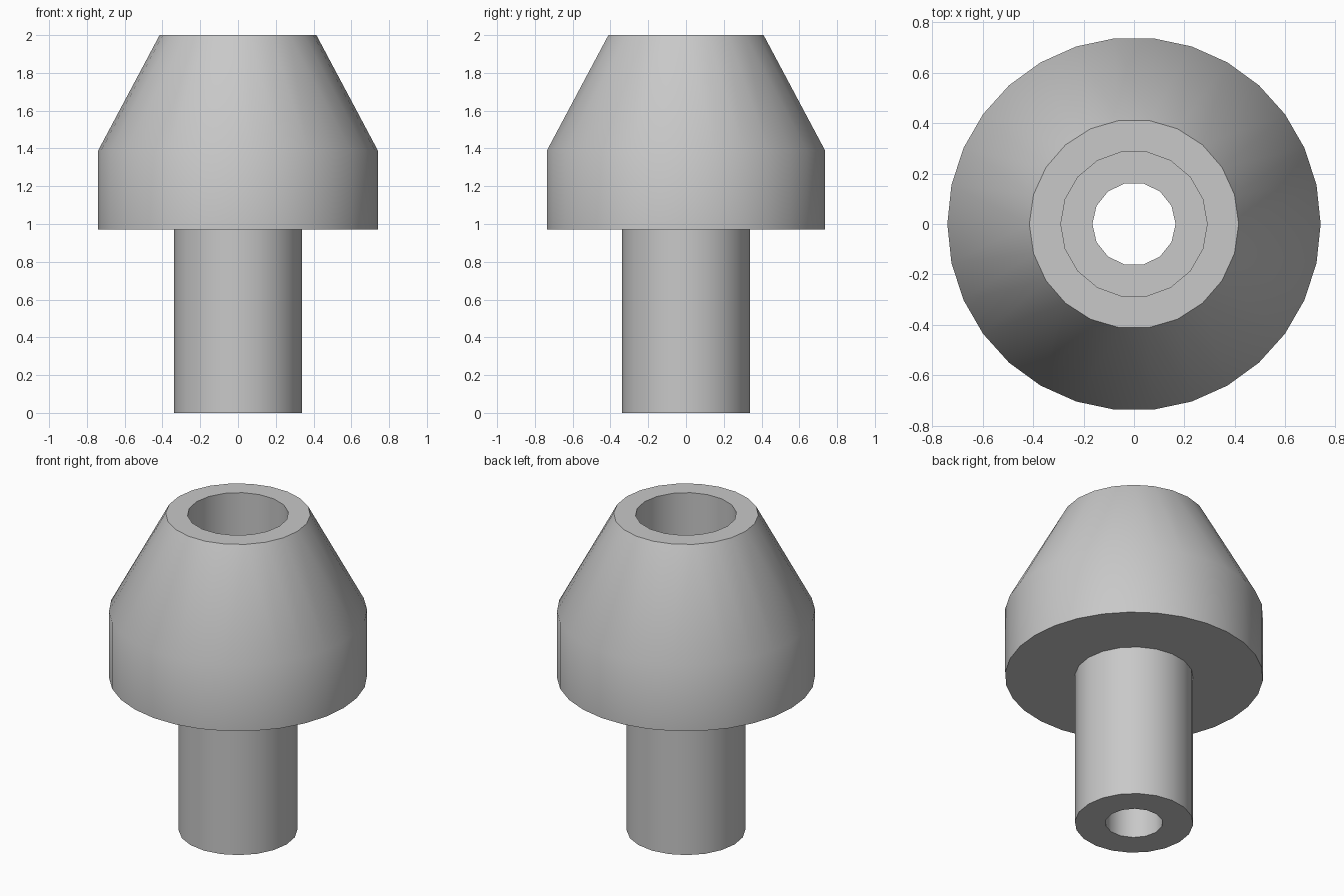
import bpy
import bmesh
from math import cos, sin, tau, radians

cube = bpy.data.objects.get("Cube")
if cube:
    bpy.data.objects.remove(cube, do_unlink=True)

# Plain grey metal
grey = bpy.data.materials.new("grey_metal")
grey.use_nodes = True
colour = (0.58, 0.58, 0.58, 1)
grey.diffuse_color = colour
grey.node_tree.nodes["Principled BSDF"].inputs["Base Color"].default_value = colour


def ring(bm, radius, z, sides):
    return [bm.verts.new((radius * cos(tau * k / sides), radius * sin(tau * k / sides), z))
            for k in range(sides)]


def bridge(bm, a, b):
    """Join two rings: quads when the counts agree, otherwise triangles."""
    n, m = len(a), len(b)
    if n == m:
        for k in range(n):
            bm.faces.new((a[k], a[(k + 1) % n], b[(k + 1) % n], b[k]))
        return
    i = j = 0
    while i < n or j < m:
        if (2 * i + 1) * m <= (2 * j + 1) * n:
            bm.faces.new((a[i % n], a[(i + 1) % n], b[j % m]))
            i += 1
        else:
            bm.faces.new((a[i % n], b[(j + 1) % m], b[j % m]))
            j += 1


# Closed profile: radius, height, sides
profile = [
    (0.165, 0.0, 14),    # lower bore mouth
    (0.34, 0.0, 20),     # stem foot
    (0.34, 0.97, 20),    # stem top
    (0.74, 0.97, 30),    # collar underside
    (0.74, 1.39, 30),    # shoulder
    (0.415, 2.0, 22),    # cone rim
    (0.29, 2.0, 18),     # wide bore mouth
    (0.29, 0.97, 18),    # wide bore floor
    (0.165, 0.97, 14),   # narrow bore top
]

bm = bmesh.new()
rings = [ring(bm, *step) for step in profile]
for a, b in zip(rings, rings[1:] + rings[:1]):
    bridge(bm, a, b)
bmesh.ops.recalc_face_normals(bm, faces=bm.faces)

mesh = bpy.data.meshes.new("flanged_bushing")
bm.to_mesh(mesh)
bm.free()
mesh.materials.append(grey)
bushing = bpy.data.objects.new("flanged_bushing", mesh)
bpy.context.collection.objects.link(bushing)

# Smooth walls, crisp rims
bpy.ops.object.select_all(action='DESELECT')
bushing.select_set(True)
bpy.context.view_layer.objects.active = bushing
bpy.ops.object.shade_smooth_by_angle(angle=radians(30))
